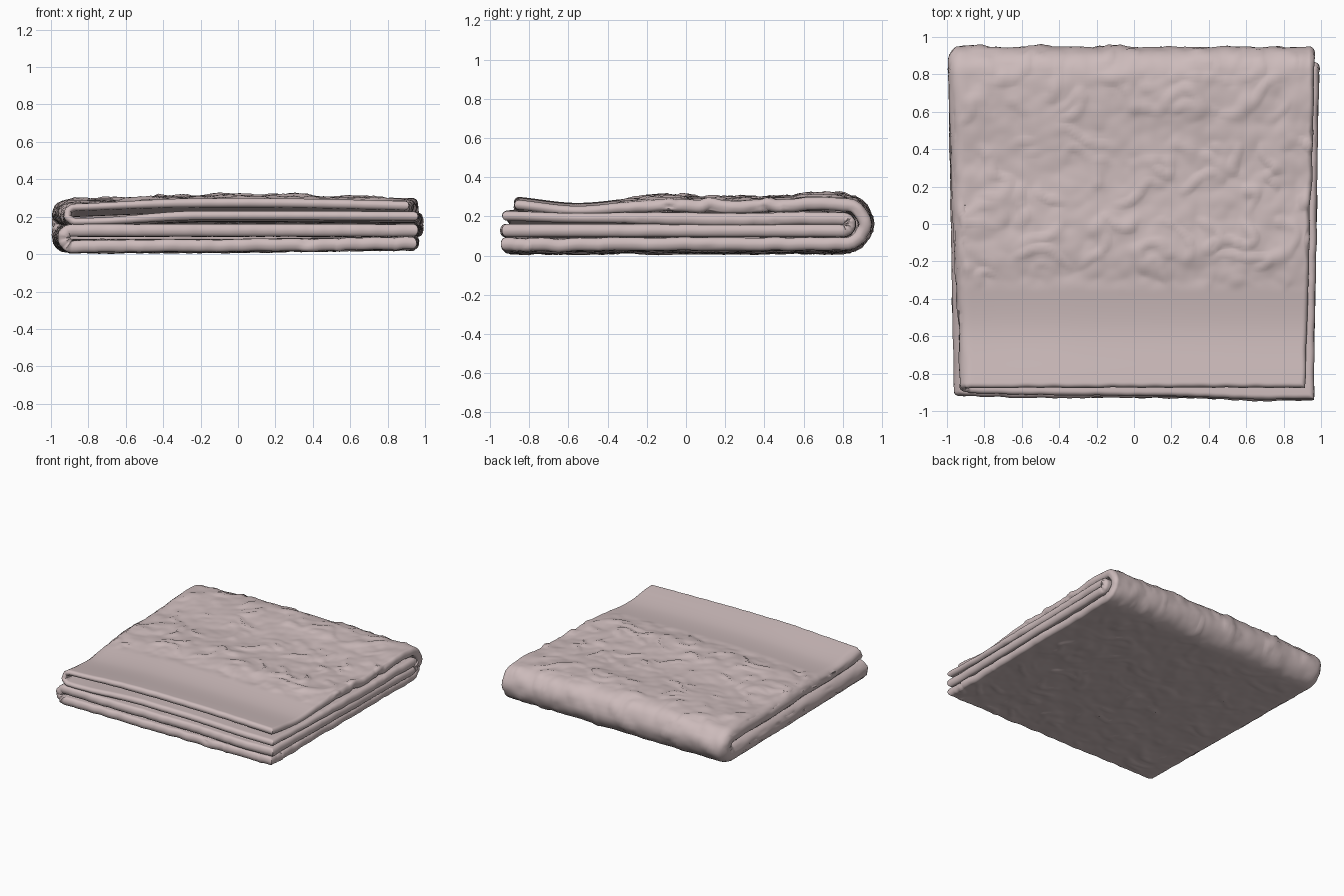
import bpy, math
from mathutils import noise, Vector

if "Cube" in bpy.data.objects:
    bpy.data.objects.remove(bpy.data.objects["Cube"])

MID_Z, BEND_Y = 0.160, 0.80      # axis of the big fold at the back
OUTER, INNER = 0.118, 0.033      # distance of the cloth layers from that axis
THICK = 0.066
ARM, TURN, EASE = 124, 14, 1.35  # samples on straight runs and folds, crowding at hems
SWELL = [(-0.95, 0.0), (-0.55, -0.036), (-0.12, -0.004), (0.3, -0.015), (0.68, 0.004), (0.95, 0.0)]


def lerp(a, b, t):
    return a + (b - a) * t


def smooth(a, b, t):
    t = min(max((t - a) / (b - a), 0), 1)
    return t * t * (3 - 2 * t)


def swell(y):
    # gentle sag and rise of the upper half from front to back
    for (y0, z0), (y1, z1) in zip(SWELL, SWELL[1:]):
        if y <= y1:
            return lerp(z0, z1, smooth(y0, y1, y))
    return 0.0


def n(x, y, z, freq):
    return noise.noise(Vector((x, y, z)) * freq)


def wrinkle(x, y, z):
    # crescent creases: warped ridges over soft lumps
    wx = x + 0.12 * n(x, y, z + 7, 5)
    wy = y + 0.12 * n(x, y, z + 3, 5)
    ridge = (1 - abs(n(wx, wy * 1.3, z, 5))) ** 7
    patch = smooth(-0.25, 0.25, n(x, y, z + 5, 5))
    return 0.015 * ridge * patch + 0.008 * n(x, y, z, 8) + 0.004 * n(x, y, z, 17) - 0.005


# Each step is (kind, parameter): one straight run, a fold, and a second run
STEPS = ([("first", (i / ARM) ** EASE) for i in range(ARM)]
         + [("fold", i / TURN) for i in range(TURN)]
         + [("second", 1 - (1 - i / ARM) ** EASE) for i in range(ARM + 1)])


def hem_round(kind, t):
    # cloth thins to a rounded lip at its open edges
    gap = {"first": t, "fold": 1, "second": 1 - t}[kind] * 1.87
    k = max(1 - gap / 0.026, 0)
    return max(math.sqrt(1 - k * k), 0.12)


def hairpin(kind, t, back, upper):
    # side fold: the outer sheet turns under at the left and returns as the inner sheet
    left = lerp(-0.91 if upper else -0.93, -0.96, back)
    r = (OUTER - INNER) / 2
    if kind == "first":
        return lerp(lerp(0.915 if upper else 0.955, 0.965, back), left + r, t), OUTER
    if kind == "fold":
        a = math.pi * t
        return left + r - r * math.sin(a), INNER + r + r * math.cos(a)
    return lerp(left + r, lerp(0.96, 0.99, back), t), INNER


def cloth_point(across, along):
    side, t = along
    back = {"first": t, "fold": 1.0, "second": 1 - t}[side]
    x, d = hairpin(*across, back, side == "second")
    depth = (d - INNER) / (OUTER - INNER)
    hem = 0.014 * n(x, d * 30, 2, 2.5) + 0.007 * n(x, d * 30, 9, 13)
    if side == "first":
        y, c, s = lerp(-0.93 - 0.015 * x + hem, BEND_Y, t), -1, 0
    elif side == "fold":
        a = math.pi * t
        y, c, s = BEND_Y, -math.cos(a), math.sin(a)
    else:
        front = lerp(-0.92 - 0.02 * x, -0.875, depth)
        y, c, s = lerp(BEND_Y, front + hem * 0.5, t), 1, 0
    top, under = max(c, 0), max(-c, 0)
    # bumpy terry everywhere, apart from the smooth band and the tight side fold
    rough = lerp(1, smooth(-0.36, -0.28, y), top) * lerp(0.25, 1, depth)
    rough *= lerp(1, 0.55, under) * lerp(0.25, 1, smooth(-0.96, -0.86, x))
    dd = d + rough * wrinkle(x, y + s * 0.2, c * 0.2 + depth)
    edge = 0.009 * n(y, d * 20, c, 6) * smooth(0.6, 0.9, abs(x))
    # the left of the upper front stays open as a loop, the right closes up
    front_part = smooth(0.1, -0.6, y)
    opening = smooth(-0.2, -0.8, x)
    loop = front_part * lerp(0.014, -0.012, opening) * (1 - depth)
    drape = 0.014 * math.cos(1.9 * x) - 0.012 - 0.01 * smooth(-0.3, -0.9, x)
    lift = top * (lerp(0.3, 1, depth) * (swell(y) + drape) + loop)
    lift += under * depth * 0.014 * smooth(-0.3, 1, x)
    thin = 1 - lerp(0.25, 0.4, opening) * top * front_part
    return (x + edge, y + dd * s, MID_Z + dd * c + lift), thin * min(hem_round(*across), hem_round(*along))


# Towel sheet: the side fold swept around the big fold
verts, weights = [], []
for along in STEPS:
    for across in STEPS:
        p, w = cloth_point(across, along)
        verts.append(p)
        weights.append(w)
cols = len(STEPS)
faces = [(j * cols + i, j * cols + i + 1, (j + 1) * cols + i + 1, (j + 1) * cols + i)
         for j in range(cols - 1) for i in range(cols - 1)]
mesh = bpy.data.meshes.new("folded_towel")
mesh.from_pydata(verts, [], faces)
towel = bpy.data.objects.new("folded_towel", mesh)
bpy.context.collection.objects.link(towel)

# Cloth colour
mat = bpy.data.materials.new("dusty_pink_cloth")
mat.use_nodes = True
colour = (0.61, 0.50, 0.50, 1)
mat.diffuse_color = colour
mat.node_tree.nodes["Principled BSDF"].inputs["Base Color"].default_value = colour
mesh.materials.append(mat)

# Cloth thickness, thinner in the flat band and at the hems
group = towel.vertex_groups.new(name="thickness")
for i, w in enumerate(weights):
    group.add([i], w, "REPLACE")
solid = towel.modifiers.new("thickness", "SOLIDIFY")
solid.thickness = THICK
solid.offset = 0
solid.vertex_group = "thickness"

# Soft shading with crisp creases
bpy.ops.object.select_all(action="DESELECT")
towel.select_set(True)
bpy.context.view_layer.objects.active = towel
bpy.ops.object.modifier_apply(modifier="thickness")
bpy.ops.object.shade_smooth_by_angle(angle=math.radians(60))
